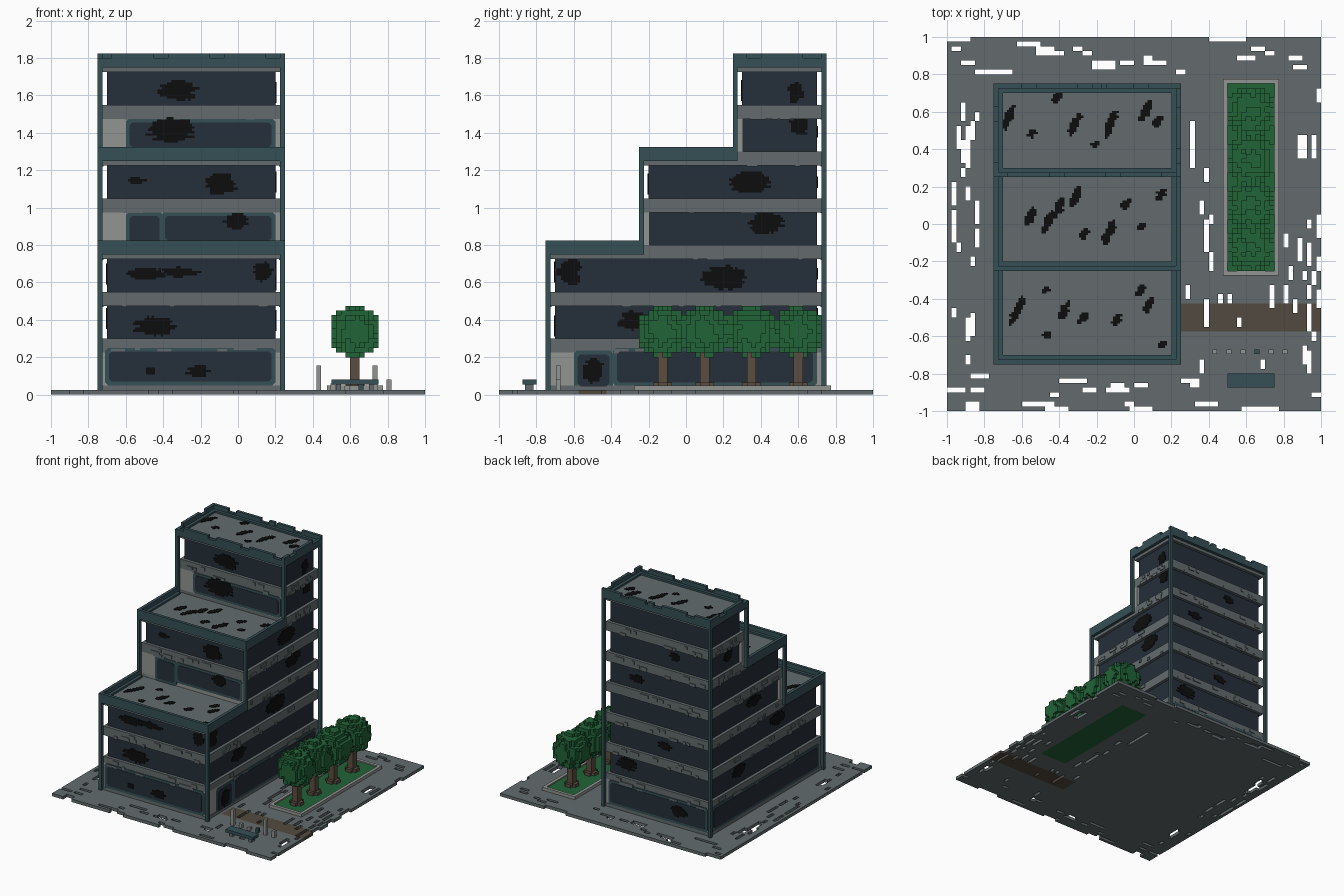
import bpy, bmesh, math, random

if "Cube" in bpy.data.objects:
    bpy.data.objects.remove(bpy.data.objects["Cube"])

random.seed(7)

def material(name, rgb):
    m = bpy.data.materials.new(name)
    m.diffuse_color = (*rgb, 1)
    m.use_nodes = True
    m.node_tree.nodes["Principled BSDF"].inputs["Base Color"].default_value = m.diffuse_color
    return m

CONCRETE = material("grey concrete", (0.125, 0.148, 0.153))
LIGHT = material("light concrete", (0.29, 0.30, 0.29))
TEAL = material("dark teal metal", (0.036, 0.080, 0.092))
GLASS = material("dark glass", (0.018, 0.028, 0.041))
BLACK = material("black damage", (0.004, 0.004, 0.004))
GREEN = material("leaf green", (0.015, 0.125, 0.038))
PATH = material("brown path", (0.085, 0.068, 0.050))
TRUNK = material("trunk brown", (0.105, 0.075, 0.050))

def finish(name, bm, mats):
    bmesh.ops.recalc_face_normals(bm, faces=bm.faces)
    me = bpy.data.meshes.new(name)
    bm.to_mesh(me)
    bm.free()
    for m in mats:
        me.materials.append(m)
    ob = bpy.data.objects.new(name, me)
    bpy.context.collection.objects.link(ob)
    return ob

def boxes(name, mat, items):
    """Several axis-aligned boxes (x0,x1,y0,y1,z0,z1) in one object."""
    bm = bmesh.new()
    for x0, x1, y0, y1, z0, z1 in items:
        r = bmesh.ops.create_cube(bm, size=1)
        for v in r["verts"]:
            v.co = (x1 if v.co.x > 0 else x0, y1 if v.co.y > 0 else y0, z1 if v.co.z > 0 else z0)
    return finish(name, bm, [mat])

def voxels(name, cells, size, origin, mats):
    """Outer skin of a set of cells; cells maps (i,j,k) to a material index."""
    bm = bmesh.new()
    for c, mi in cells.items():
        for ax in range(3):
            for s in (0, 1):
                n = list(c)
                n[ax] += 1 if s else -1
                if tuple(n) in cells:
                    continue
                quad = []
                for a, b in ((0, 0), (1, 0), (1, 1), (0, 1)):
                    p = list(c)
                    p[ax] += s
                    p[(ax + 1) % 3] += a
                    p[(ax + 2) % 3] += b
                    quad.append(bm.verts.new([origin[t] + p[t] * size[t] for t in range(3)]))
                if not s:
                    quad.reverse()
                bm.faces.new(quad).material_index = mi
    me = bpy.data.meshes.new(name)
    bm.to_mesh(me)
    bm.free()
    for m in mats:
        me.materials.append(m)
    bpy.context.collection.objects.link(bpy.data.objects.new(name, me))

def panel(name, mat, side, u0, u1, z0, z1, d0, d1, c=0.015):
    """Wall plate with clipped corners, between depths d0 and d1."""
    pts = [(u0 + c, z0), (u1 - c, z0), (u1, z0 + c), (u1, z1 - c),
           (u1 - c, z1), (u0 + c, z1), (u0, z1 - c), (u0, z0 + c)]
    bm = bmesh.new()
    rings = [[bm.verts.new((u, d, z) if side in "front back" else (d, u, z)) for u, z in pts] for d in (d0, d1)]
    bm.faces.new(rings[0])
    bm.faces.new(rings[1])
    for i in range(8):
        j = (i + 1) % 8
        bm.faces.new((rings[0][i], rings[0][j], rings[1][j], rings[1][i]))
    finish(name, bm, [mat])

def window(name, side, u0, u1, z0, z1, d):
    """Teal frame with a glass pane standing just proud of wall plane d."""
    s = -1 if side in ("front", "left") else 1
    panel(name + "_frame", TEAL, side, u0, u1, z0, z1, d - s * 0.004, d + s * 0.005)
    panel(name + "_pane", GLASS, side, u0 + 0.02, u1 - 0.02, z0 + 0.02, z1 - 0.02, d, d + s * 0.008)

def blob(side, d, u, v, w, h, slant=0.0):
    """Ragged black damage patch, thin, on a wall or roof plane."""
    q, t = 0.0125, 0.005
    cells = {}
    n, m = int(w / q / 2) + 1, int(h / q / 2) + 1
    for j in range(-m, m + 1):
        wob = random.uniform(-0.25, 0.25)
        for i in range(-n, n + 1):
            a = (i * q - slant * j * q) / (w / 2) + wob
            b = j * q / (h / 2)
            if a * a + b * b < 1 + random.uniform(-0.15, 0.15):
                cells[(i, j, 0) if side == "top" else (i, 0, j) if side in "front back" else (0, i, j)] = 0
    if side == "top":
        size, o = (q, q, t), (u, v, d)
    elif side in ("front", "back"):
        size, o = (q, t, q), (u, d - (t if side == "front" else 0), v)
    else:
        size, o = (t, q, q), (d - (t if side == "left" else 0), u, v)
    voxels("damage_" + side, cells, size, o, [BLACK])

# Ground: cell slab with path, planting bed and crumbled holes
V = 0.025
ground = {}
for i in range(80):
    for j in range(80):
        x, y = -1 + (i + .5) * V, -1 + (j + .5) * V
        bed = 0.5 < x < 0.75 and -0.25 < y < 0.75
        ground[(i, j, 0)] = 2 if bed else 1 if x > 0.25 and -0.575 < y < -0.425 else 0
count = 0
while count < 115:
    x, y = random.uniform(-1, 1), random.uniform(-1, 1)
    if -0.82 < x < 0.29 and -0.80 < y < 0.80 or 0.42 < x < 0.82 and -0.32 < y < 0.82:
        continue
    if x > 0.4 and -0.95 < y < -0.6 and random.random() < 0.8:
        continue
    count += 1
    along = abs(y) < 0.8
    i, j = int((x + 1) / V), int((y + 1) / V)
    for k in range(random.randint(2, 5)):
        a, b = (i, j + k) if along else (i + k, j)
        px, py = -1 + (a + .5) * V, -1 + (b + .5) * V
        if not (-0.76 < px < 0.26 and -0.76 < py < 0.76 or 0.47 < px < 0.78 and -0.28 < py < 0.78):
            ground.pop((a, b, 0), None)
voxels("ground_slab", ground, (V, V, V), (-1, -1, 0), [CONCRETE, PATH, GREEN])

# Building floors: three setbacks, glass bodies and slabs
start = [-0.75, -0.75, -0.75, -0.25, -0.25, 0.25, 0.25]
XL, XR, YB = -0.75, 0.25, 0.75
glass, slabs = [], []
for f, y0 in enumerate(start):
    if f:
        glass.append((XL + .05, XR - .05, y0 + .05, YB - .05, f * .25, f * .25 + .25))
        slabs.append((XL + .025, XR - .025, y0 + .025, YB - .025, f * .25 - .025, f * .25 + .05))
for k, ya, yb in ((3, -0.75, -0.2), (5, -0.25, 0.3), (7, 0.25, 0.75)):
    slabs.append((XL + .025, XR - .025, ya + .025, yb - .025, k * .25 - .025, k * .25 + .025))
boxes("glass_storeys", GLASS, glass)
boxes("floor_slabs", CONCRETE, slabs)

# Corner columns and roof parapets
cols, par = [], []
for z0, z1, ya, yb in ((.025, .8, -.75, -.25), (.8, 1.3, -.25, .25), (1.3, 1.8, .25, .75)):
    for x in (XL, XR - .025):
        cols.append((x, x + .025, ya, ya + .025, z0, z1))
        par.append((x, x + .025, ya, yb + .025 if yb < .7 else yb, z1 - .05, z1 + (.025 if z1 < 1.7 else 0)))
        xi = XL + .025 if x < 0 else XR - .05
        par.append((xi, xi + .025, ya + .025, yb, z1 - .04, z1 - .01))
    fronts = [(ya, ya + .025)] if yb < .7 else [(ya, ya + .025), (yb - .025, yb)]
    for a, b in fronts:
        par.append((XL, XR, a, b, z1 - .05, z1 + (.025 if z1 < 1.7 else 0)))
        c = b if a == ya else a - .025
        par.append((XL + .025, XR - .025, c, c + .025, z1 - .04, z1 - .01))
for x in (XL, XR - .025):
    cols.append((x, x + .025, YB - .025, YB, .025, 1.8))
boxes("corner_columns", TEAL, cols)
boxes("roof_parapets", TEAL, par)

# Broken top course on the highest parapet
rim = {}
for i in range(40):
    for j in range(20):
        if (i in (0, 39) or j in (0, 19)) and ((i // 3) * 7 + (j // 3) * 5) % 4 and random.random() < 0.93:
            rim[(i, j, 0)] = 0
voxels("broken_parapet_top", rim, (V, V, V), (XL, .25, 1.8), [TEAL])

# Ground floor walls and windows on all sides
boxes("ground_floor_wall", LIGHT, [(XL + .025, XR - .025, -.725, .725, .025, .25)])
boxes("wall_base", CONCRETE, [(XL + .02, XR - .02, -.73, .73, .025, .05)])
window("front_window", "front", -.71, .2, .05, .25, -.725)
window("back_window", "back", -.71, .2, .05, .25, .725)
window("left_window", "left", -.7, .7, .05, .25, XL + .025)
window("right_window", "right", -.39, .7, .045, .25, XR - .025)
window("entrance_door", "right", -.6, -.39, .025, .235, XR - .025)

# Terrace front walls with windows and doors
for n, (y, z) in enumerate(((-.225, .775), (.275, 1.275))):
    boxes("terrace_wall", LIGHT, [(XL + .025, XR - .025, y, y + .03, z, z + .2)])
    if n == 0:
        window("terrace_door", "front", -.6, -.4, z, z + .2, y)
        window("terrace_window", "front", -.41, .2, z + .03, z + .2, y)
    else:
        window("terrace_window", "front", -.6, .2, z + .03, z + .2, y)

# Small raised chips on slab edges and roofs
chips = []
for f in range(1, 7):
    for n in range(9):
        w, h, z = random.choice((.025, .05, .075)), .025, f * .25 + random.choice((-.03, -.012, .012))
        u, v = random.uniform(-.7, .12), random.uniform(start[f] + .06, .62)
        if f not in (3, 5):
            chips.append((u, u + w, start[f] + .018, start[f] + .03, z, z + h))
        chips.append((u, u + w, YB - .03, YB - .018, z, z + h))
        chips.append((XL + .018, XL + .03, v, v + w, z, z + h))
        chips.append((XR - .03, XR - .018, v, v + w, z, z + h))
boxes("slab_chips", CONCRETE, chips)

# Damage patches on walls: (u, z, width, height)
for d, spots in ((-.733, ((-.22, .12, .12, .06), (-.48, .12, .06, .04))),
                 (-.7, ((-.45, .36, .22, .1), (-.5, .64, .2, .06), (-.32, .65, .2, .05), (.13, .65, .1, .1))),
                 (-.233, ((-.02, .92, .12, .09),)),
                 (-.2, ((-.1, 1.12, .16, .12), (-.55, 1.14, .1, .03))),
                 (.267, ((-.37, 1.41, .24, .13),)), (.3, ((-.33, 1.62, .2, .11),))):
    for s in spots:
        blob("front", d, *s)
for s in ((-.63, .65, .12, .14), (.2, .62, .24, .13), (-.28, .39, .16, .1), (.33, 1.13, .22, .12),
          (.43, .91, .18, .11), (.58, 1.61, .08, .11), (.6, 1.44, .09, .12)):
    blob("right", .2, *s)
blob("right", .233, -.5, .12, .1, .13)
for s in ((.3, .4, .16, .1), (-.2, .64, .18, .1), (.1, .9, .2, .08), (.45, 1.4, .1, .08)):
    blob("left", -.7, *s)
blob("back", .733, -.45, .15, .14, .08)
for s in ((.05, .4, .16, .1), (-.3, .64, .12, .06), (-.05, 1.13, .12, .06), (-.4, 1.4, .1, .06)):
    blob("back", .7, *s)

# Damage patches on roofs
for z, spots in ((.775, ((-.63, -.47, .15), (-.48, -.36, .03), (-.47, -.6, .04), (-.38, -.47, .1), (-.28, -.51, .07),
                         (-.1, -.52, .06), (.03, -.36, .07), (.07, -.44, .08), (.14, -.65, .04))),
                 (1.275, ((-.56, .03, .1), (-.47, .0, .13), (-.41, .08, .12), (-.32, .14, .11), (-.27, -.06, .06),
                          (-.14, -.05, .14), (-.05, .1, .06), (.04, -.02, .04), (.14, .15, .07))),
                 (1.775, ((-.68, .56, .13), (-.42, .67, .07), (-.55, .48, .05), (-.32, .53, .12), (-.13, .53, .16),
                          (-.21, .42, .03), (.06, .6, .12), (.12, .54, .06)))):
    for x, y, h in spots:
        blob("top", z, x, y, .05, h, 0.4)

# Planting bed with kerb
boxes("bed_kerb", LIGHT, [(.475, .5, -.275, .775, .02, .05), (.75, .775, -.275, .775, .02, .05),
                          (.5, .75, -.275, -.25, .02, .05), (.5, .75, .75, .775, .02, .05)])
boxes("bed_grass", GREEN, [(.5, .75, -.25, .75, .02, .04)])

# Trees with blocky crowns
for yc in (-.125, .1, .35, .6):
    boxes("tree_trunk", TRUNK, [(.6, .65, yc - .025, yc + .025, .03, .25), (.575, .675, yc - .025, yc + .025, .03, .065),
                                (.6, .65, yc - .05, yc + .05, .03, .065)])
    crown = {}
    for i in range(10):
        for j in range(10):
            for k in range(11):
                r = math.dist((i, j, k), (4.5, 4.5, 5))
                if r < 5.05 or r < 5.6 and random.random() < 0.5:
                    crown[(i, j, k)] = 0
    voxels("tree_crown", crown, (V, V, V), (.5, yc - .125, .2), [GREEN])

# Bench and bollards
boxes("bench_seat", TEAL, [(.5, .75, -.875, -.8, .055, .08)])
boxes("bench_legs", CONCRETE, [(x, x + .025, -.86, -.815, .02, .06) for x in (.525, .7)])
boxes("bollards", LIGHT, [(x - .0125, x + .0125, -.695, -.67, .02, h) for x, h in
                          ((.4325, .155), (.5075, .06), (.5825, .05), (.7325, .155), (.8075, .08))])
boxes("teal_bollard", TEAL, [(.645, .67, -.695, -.67, .02, .06)])
